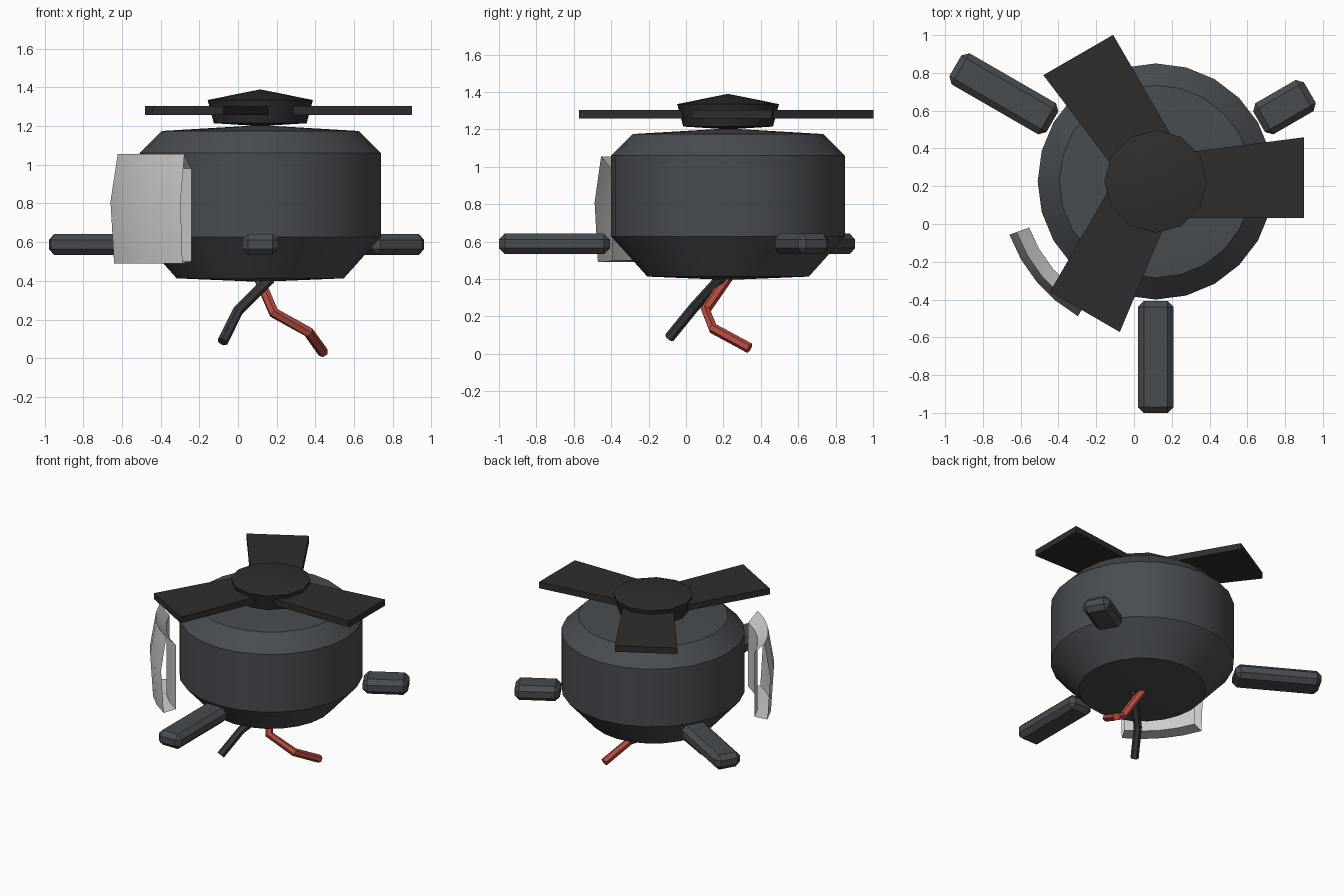
import bpy, bmesh
from math import sin, cos, radians, pi
from mathutils import Matrix, Vector

if "Cube" in bpy.data.objects:
    bpy.data.objects.remove(bpy.data.objects["Cube"])

CX, CY = 0.115, 0.225  # axis of the main body


def material(name, rgb):
    m = bpy.data.materials.new(name)
    m.diffuse_color = (*rgb, 1)
    m.use_nodes = True
    m.node_tree.nodes["Principled BSDF"].inputs["Base Color"].default_value = m.diffuse_color
    return m


slate = material("slate", (0.065, 0.072, 0.08))
black = material("black", (0.027, 0.027, 0.027))
charcoal = material("charcoal", (0.04, 0.042, 0.045))
red = material("red", (0.48, 0.075, 0.05))


def add_mesh(name, bm, mat=None, smooth=None):
    bmesh.ops.recalc_face_normals(bm, faces=bm.faces)
    me = bpy.data.meshes.new(name)
    bm.to_mesh(me)
    bm.free()
    ob = bpy.data.objects.new(name, me)
    bpy.context.collection.objects.link(ob)
    ob.location = (CX, CY, 0)
    if mat:
        me.materials.append(mat)
    if smooth:
        bpy.ops.object.select_all(action='DESELECT')
        ob.select_set(True)
        bpy.context.view_layer.objects.active = ob
        bpy.ops.object.shade_smooth_by_angle(angle=radians(smooth))
    return ob


def lathe(name, profile, sides, mat, smooth):
    """Spin an (r, z) profile that starts and ends on the axis."""
    bm = bmesh.new()
    vs = [bm.verts.new((r, 0, z)) for r, z in profile]
    edges = [bm.edges.new(p) for p in zip(vs, vs[1:])]
    bmesh.ops.spin(bm, geom=vs + edges, cent=(0, 0, 0), axis=(0, 0, 1),
                   angle=2 * pi, steps=sides)
    bmesh.ops.remove_doubles(bm, verts=bm.verts, dist=1e-4)
    return add_mesh(name, bm, mat, smooth)


# Main drum and rotor hub
lathe("body", [(0, 0.395), (0.432, 0.413), (0.625, 0.628), (0.625, 1.06),
               (0.51, 1.175), (0, 1.205)], 24, slate, 25)
lathe("rotor_hub", [(0, 1.20), (0.24, 1.215), (0.272, 1.335), (0, 1.39)],
      12, black, 31)

# Three flared rotor blades
outline = [(0.17, -0.193), (0.785, -0.193), (0.785, 0.234), (0.17, 0.155)]
for i in range(3):
    bm = bmesh.new()
    face = bm.faces.new([bm.verts.new((x, y, 1.258)) for x, y in outline])
    ext = bmesh.ops.extrude_face_region(bm, geom=[face])["geom"]
    bmesh.ops.translate(bm, vec=(0, 0, 0.046),
                        verts=[g for g in ext if isinstance(g, bmesh.types.BMVert)])
    blade = add_mesh(f"rotor_blade_{i + 1}", bm, black)
    blade.rotation_euler.z = radians(120 * i)

# Chamfered arms, the back right one is shorter
for name, angle, tip in (("front_arm", 270, 1.225), ("back_left_arm", 150, 1.225),
                         ("back_right_arm", 30, 0.942)):
    bm = bmesh.new()
    start = 0.632
    bmesh.ops.create_cube(bm, size=1, matrix=Matrix.Translation(((start + tip) / 2, 0, 0.588))
                          @ Matrix.Diagonal((tip - start, 0.19, 0.11, 1)))
    bmesh.ops.bevel(bm, geom=bm.edges[:], offset=0.032, segments=1,
                    affect='EDGES', profile=0.5)
    add_mesh(name, bm, slate).rotation_euler.z = radians(angle)

# Curved hollow side panel, open at both ends
section = [(0.713, 0.98), (0.784, 1.055), (0.824, 0.81), (0.804, 0.49), (0.713, 0.50)]
bm = bmesh.new()
steps = 4
rings = []
for i in range(steps + 1):
    a = radians(200 + 40 * i / steps)
    rings.append([bm.verts.new((r * cos(a), r * sin(a), z)) for r, z in section])
for a, b in zip(rings, rings[1:]):
    for j in range(len(section)):
        k = (j + 1) % len(section)
        bm.faces.new((a[j], a[k], b[k], b[j]))
add_mesh("side_panel", bm, None, 25)


# Hanging wires
def wire(name, points, mat):
    cu = bpy.data.curves.new(name, 'CURVE')
    cu.dimensions = '3D'
    cu.bevel_depth = 0.028
    cu.bevel_resolution = 1
    cu.use_fill_caps = True
    sp = cu.splines.new('POLY')
    sp.use_smooth = False
    sp.points.add(len(points) - 1)
    for p, co in zip(sp.points, points):
        p.co = (*co, 1)
    cu.materials.append(mat)
    bpy.context.collection.objects.link(bpy.data.objects.new(name, cu))


wire("dark_wire", [(0.165, 0.19, 0.41), (0.0, 0.04, 0.245), (-0.08, -0.09, 0.085)], charcoal)
wire("red_wire", [(0.11, 0.225, 0.41), (0.185, 0.105, 0.235), (0.365, 0.145, 0.135),
                  (0.44, 0.34, 0.03)], red)
